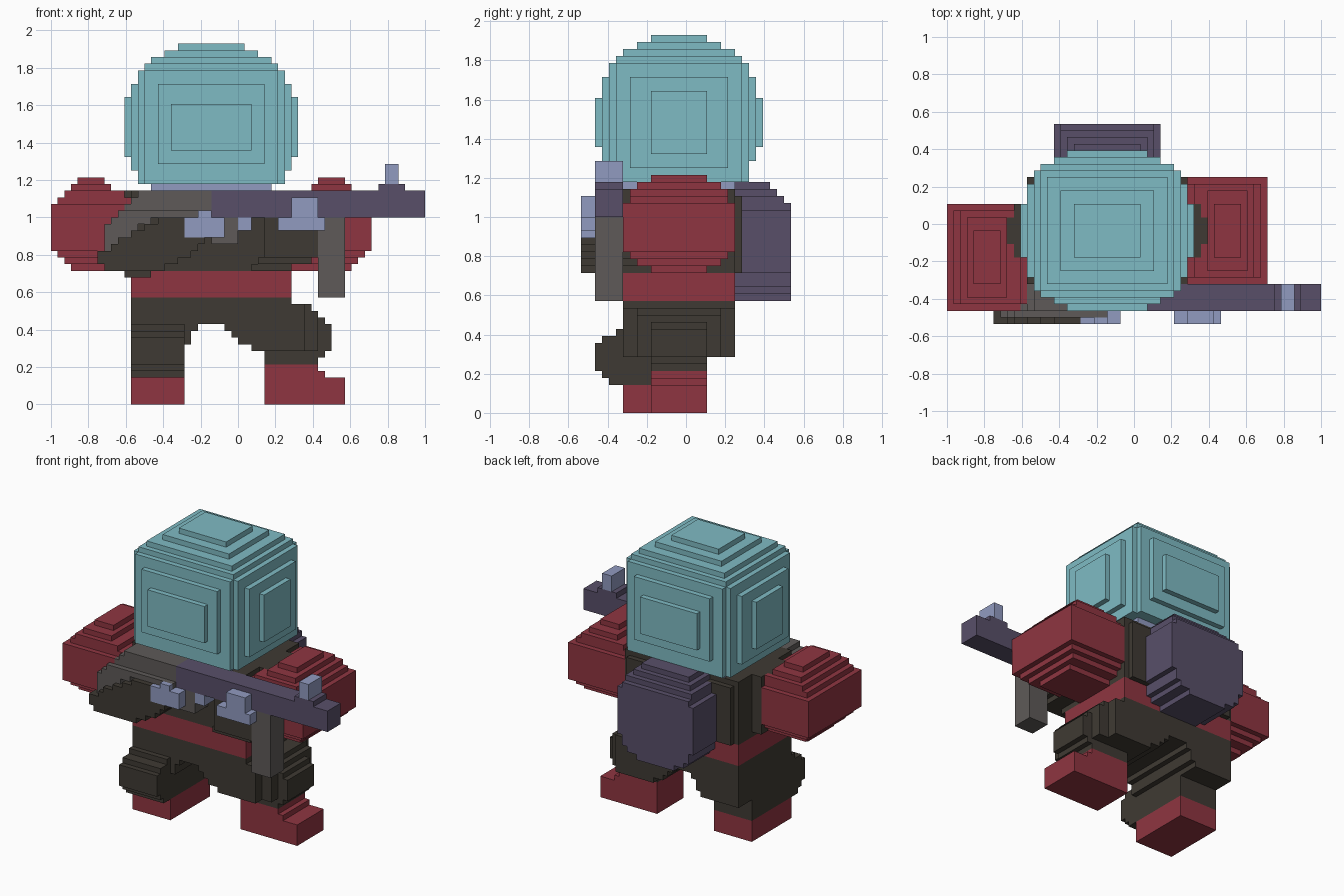
import bpy, bmesh

old = bpy.data.objects.get("Cube")
if old:
    bpy.data.objects.remove(old, do_unlink=True)

V = 1 / 28  # size of one block


def material(name, rgb):
    lin = [((c / 255 + 0.055) / 1.055) ** 2.4 for c in rgb] + [1.0]
    m = bpy.data.materials.new(name)
    m.use_nodes = True
    m.diffuse_color = lin
    m.node_tree.nodes["Principled BSDF"].inputs["Base Color"].default_value = lin
    return m


TEAL = material("teal", (127, 187, 196))
RED = material("dark red", (143, 53, 65))
BROWN = material("dark brown", (63, 58, 51))
PURPLE = material("dusky purple", (88, 79, 105))
LILAC = material("pale lilac", (145, 155, 192))
GREY = material("warm grey", (94, 90, 88))

taken = set()   # blocks already used by any part
parts = []


def inside(rows, a, b):
    return any(a0 <= a < a1 and b0 <= b < b1 for a0, a1, b0, b1 in rows)


def part(name, mat, front, side, top=None):
    """Blocks common to three outlines: front (z0,z1,x0,x1), side (z0,z1,y0,y1), top (y0,y1,x0,x1)."""
    cells = set()
    for z in range(min(r[0] for r in front), max(r[1] for r in front)):
        for x in range(min(r[2] for r in front), max(r[3] for r in front)):
            if not inside(front, z, x):
                continue
            for y in range(min(r[2] for r in side), max(r[3] for r in side)):
                if inside(side, z, y) and (top is None or inside(top, y, x)):
                    cells.add((x, y, z))
    cells -= taken
    taken.update(cells)
    parts.append((name, mat, cells))


def box(name, mat, x0, x1, y0, y1, z0, z1):
    part(name, mat, [(z0, z1, x0, x1)], [(z0, z1, y0, y1)])


def steps(centre, rows):
    """Symmetric outline rows from (low, high, half width)."""
    return [(a, b, centre - h, centre + h) for a, b, h in rows]


# Head: cube with stepped caps on every side
head_rows = [(33, 35, 11), (35, 37, 12), (37, 46, 13), (46, 48, 12), (48, 50, 11),
             (50, 51, 10), (51, 52, 9), (52, 53, 7), (53, 54, 5)]
head_side = [(33, 36, 10), (36, 38, 11), (38, 45, 12), (45, 48, 11), (48, 50, 10),
             (50, 51, 9), (51, 52, 8), (52, 53, 6), (53, 54, 4)]
head_plan = []
for a, b, h in [(0, 4, 13), (4, 7, 12), (7, 9, 11), (9, 10, 10), (10, 11, 8), (11, 12, 6)]:
    head_plan += [(-1 + a, -1 + b, -4 - h, -4 + h), (-1 - b, -1 - a, -4 - h, -4 + h)]
part("head", TEAL, steps(-4, head_rows), steps(-1, head_side), head_plan)
box("collar", LILAC, -13, 5, -9, 7, 32, 33)

# Gun
box("gun_body", PURPLE, -4, 28, -13, -9, 28, 32)
box("sight_base", PURPLE, 21, 25, -13, -9, 32, 33)
box("sight", LILAC, 22, 24, -13, -9, 33, 36)
box("magazine", GREY, 12, 16, -13, -9, 16, 28)
box("grip", GREY, -4, 0, -13, -9, 24, 28)
part("gun_stock", GREY,
     [(23, 25, -20, -17), (25, 27, -20, -15), (27, 28, -19, -13), (28, 29, -18, -4),
      (29, 30, -17, -4), (30, 31, -16, -4), (31, 32, -15, -4)],
     [(23, 29, -14, -9), (29, 32, -13, -9)])

# Hands
part("right_hand", LILAC, [(25, 28, -8, -2), (28, 29, -6, -4)], [(25, 29, -15, -11)])
box("trigger_finger", LILAC, 0, 2, -13, -10, 26, 28)
part("left_hand", LILAC, [(26, 28, 6, 13), (28, 31, 8, 12)], [(26, 31, -15, -9)])

# Sleeves reaching forward to the gun
part("right_sleeve", BROWN,
     [(19, 20, -17, -13), (20, 21, -20, -11), (21, 22, -21, -9), (22, 23, -21, -7),
      (23, 24, -19, -6), (24, 25, -18, -5), (25, 26, -16, -4), (26, 27, -14, -4),
      (27, 28, -12, -4)],
     [(19, 20, -13, -9), (20, 28, -15, -9)])
part("left_sleeve", BROWN, [(20, 21, 2, 8), (21, 22, 3, 11), (22, 28, 4, 12)],
     [(20, 21, -10, -5), (21, 22, -12, -5), (22, 28, -13, -5)])

# Backpack
part("backpack", PURPLE,
     steps(-4, [(16, 17, 4), (17, 18, 6), (18, 20, 7), (20, 29, 8), (29, 31, 7),
                (31, 32, 6), (32, 33, 5)]),
     [(16, 20, 7, 15), (20, 28, 8, 15), (28, 30, 8, 15), (30, 31, 8, 14),
      (31, 32, 7, 13), (32, 33, 7, 12)])

# Torso
box("back_plate", BROWN, -15, 7, 7, 8, 20, 31)
box("torso", BROWN, -16, 8, -9, 7, 20, 32)
box("belt", RED, -16, 8, -9, 7, 16, 20)
part("shoulders", BROWN, [(21, 22, -18, 10), (22, 32, -20, 12)], [(21, 32, -5, 3)],
     [(-5, -3, -18, 10), (-3, 1, -20, 12), (1, 3, -18, 10)])

# Padded upper arms, the same shape on both sides
arm_rows = [(20, 21, 0, 9), (21, 22, 0, 10), (22, 23, 0, 11), (23, 30, 0, 12),
            (30, 31, 0, 11), (31, 32, 1, 10), (32, 33, 3, 9), (33, 34, 4, 8)]
arm_side = [(20, 21, 4), (21, 22, 6), (22, 23, 7), (23, 30, 8), (30, 32, 7),
            (32, 33, 6), (33, 34, 4)]
part("left_arm", RED, [(a, b, 8 + u, 8 + w) for a, b, u, w in arm_rows], steps(-1, arm_side))
part("right_arm", RED, [(a, b, -16 - w, -16 - u) for a, b, u, w in arm_rows],
     steps(-5, arm_side))

# Hips and legs
part("hips", BROWN,
     [(9, 11, -16, -7), (11, 12, -16, -6), (12, 16, -16, 8), (11, 12, -2, 8),
      (10, 11, -1, 8), (9, 10, 0, 8), (8, 9, 2, 8)],
     [(8, 16, -9, 7)])
part("right_leg", BROWN, [(4, 16, -16, -8)],
     [(4, 5, -11, 3), (5, 6, -12, 3), (6, 8, -13, 3), (8, 10, -13, 7), (10, 11, -12, 7),
      (11, 12, -10, 7), (12, 16, -9, 7)])
part("left_leg", BROWN,
     [(6, 7, 4, 12), (7, 8, 4, 13), (8, 12, 4, 14), (12, 13, 4, 13), (13, 14, 4, 12),
      (14, 15, 4, 11)],
     [(6, 8, -5, 3), (8, 15, -9, 7)],
     [(-9, -7, 4, 10), (-7, -5, 4, 12), (-5, 3, 4, 14), (3, 5, 4, 12), (5, 7, 4, 10)])
box("right_foot", RED, -16, -8, -9, 3, 0, 4)
part("left_foot", RED, [(0, 4, 4, 16), (4, 5, 4, 13), (5, 6, 4, 12)], [(0, 6, -5, 3)])

# Corner offsets of each block side, wound outwards
SIDES = {
    (1, 0, 0): [(1, 0, 0), (1, 1, 0), (1, 1, 1), (1, 0, 1)],
    (-1, 0, 0): [(0, 0, 0), (0, 0, 1), (0, 1, 1), (0, 1, 0)],
    (0, 1, 0): [(0, 1, 0), (0, 1, 1), (1, 1, 1), (1, 1, 0)],
    (0, -1, 0): [(0, 0, 0), (1, 0, 0), (1, 0, 1), (0, 0, 1)],
    (0, 0, 1): [(0, 0, 1), (1, 0, 1), (1, 1, 1), (0, 1, 1)],
    (0, 0, -1): [(0, 0, 0), (0, 1, 0), (1, 1, 0), (1, 0, 0)],
}

# Turn the blocks of each part into a mesh of exposed faces
for name, mat, cells in parts:
    bm = bmesh.new()
    verts = {}
    for x, y, z in sorted(cells):
        for (dx, dy, dz), corners in SIDES.items():
            if (x + dx, y + dy, z + dz) in taken:
                continue
            quad = []
            for a, b, c in corners:
                key = (x + a, y + b, z + c)
                if key not in verts:
                    verts[key] = bm.verts.new([k * V for k in key])
                quad.append(verts[key])
            bm.faces.new(quad)
    bmesh.ops.dissolve_limit(bm, angle_limit=0.02, verts=bm.verts[:], edges=bm.edges[:])
    mesh = bpy.data.meshes.new(name)
    bm.to_mesh(mesh)
    bm.free()
    mesh.materials.append(mat)
    bpy.context.collection.objects.link(bpy.data.objects.new(name, mesh))
